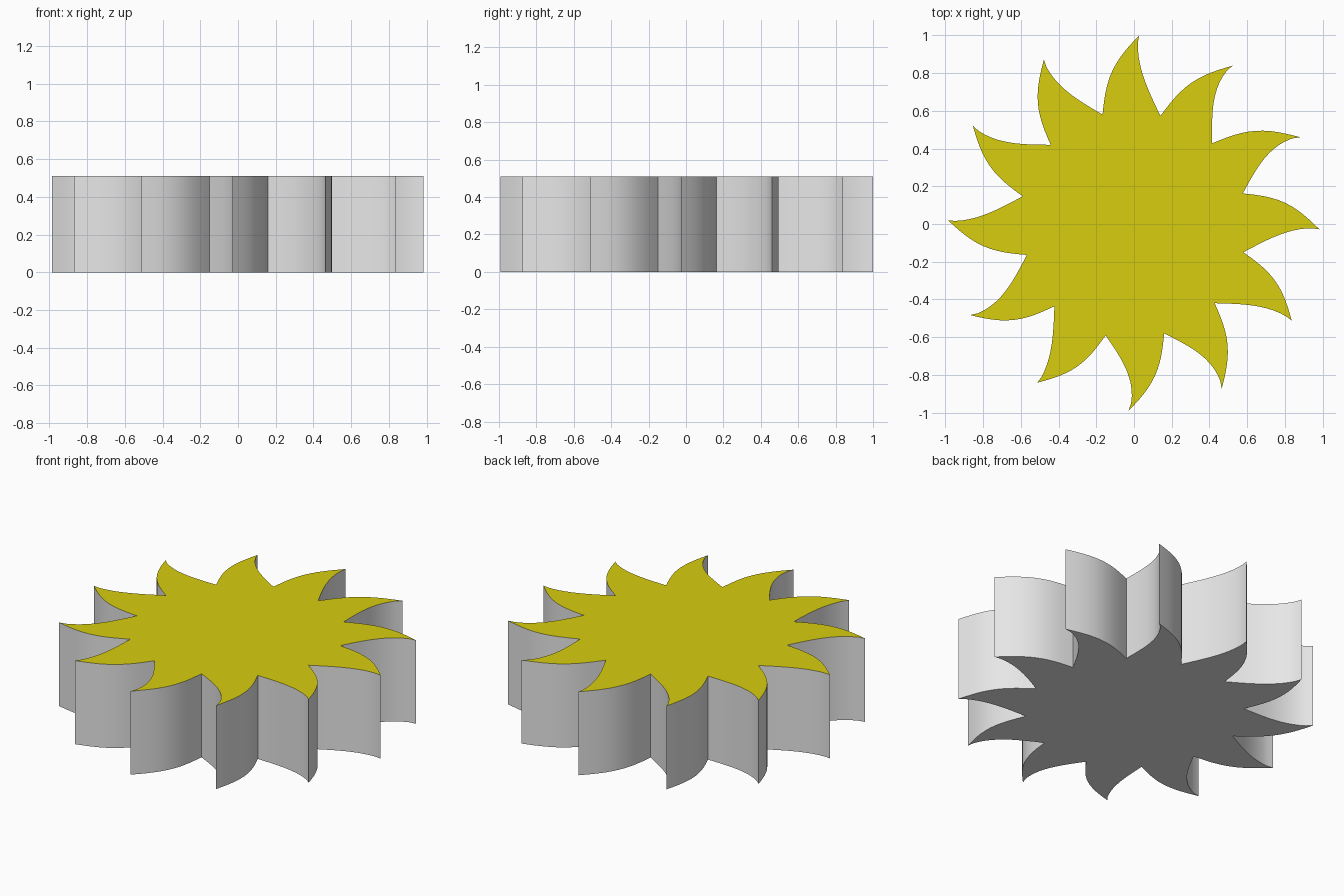
import bpy, bmesh, math
from mathutils import Vector

if "Cube" in bpy.data.objects:
    bpy.data.objects.remove(bpy.data.objects["Cube"])

HEIGHT = 0.51
STEPS = 12

def material(name, rgb):
    m = bpy.data.materials.new(name)
    m.diffuse_color = (*rgb, 1)
    m.use_nodes = True
    m.node_tree.nodes["Principled BSDF"].inputs["Base Color"].default_value = m.diffuse_color
    return m

grey = material("light grey", (0.8, 0.8, 0.8))
yellow = material("sun yellow", (0.68, 0.61, 0.004))

# Rays, clockwise from the top: valley before the ray, its tip, hollow depth of its far side
rays = [
    ((-0.167, 0.58), (0.027, 1.0), 0.035),
    ((0.14, 0.573), (0.523, 0.84), 0.050),
    ((0.415, 0.428), (0.882, 0.46), 0.055),
    ((0.577, 0.162), (0.983, -0.028), 0.035),
    ((0.58, -0.15), (0.837, -0.513), 0.035),
    ((0.428, -0.42), (0.465, -0.875), 0.055),
    ((0.16, -0.58), (-0.03, -0.992), 0.055),
    ((-0.15, -0.59), (-0.513, -0.842), 0.032),
    ((-0.422, -0.436), (-0.87, -0.483), 0.052),
    ((-0.568, -0.164), (-0.987, 0.02), 0.032),
    ((-0.59, 0.147), (-0.855, 0.522), 0.042),
    ((-0.442, 0.42), (-0.478, 0.872), 0.040),
]

def bowed(a, b, depth, skew):
    """Points from a up to (not including) b, bowed to the left by depth."""
    a, b = Vector(a), Vector(b)
    d = (b - a).normalized()
    n = Vector((-d.y, d.x))
    return [a.lerp(b, i / STEPS) + n * depth * math.sin(math.pi * (i / STEPS) ** skew)
            for i in range(STEPS)]

outline = []
for i, (valley, tip, hollow) in enumerate(rays):
    following = rays[(i + 1) % len(rays)][0]
    outline += bowed(valley, tip, 0.05, 1.0)
    outline += bowed(tip, following, -hollow, 0.75)
outline.reverse()  # counter-clockwise, so the cap faces up

# Sun slab: outline extruded upward
bm = bmesh.new()
base = bm.faces.new([bm.verts.new((p.x, p.y, 0)) for p in outline])
extruded = bmesh.ops.extrude_face_region(bm, geom=[base], use_keep_orig=True)
top = [v for v in extruded["geom"] if isinstance(v, bmesh.types.BMVert)]
bmesh.ops.translate(bm, verts=top, vec=(0, 0, HEIGHT))
bmesh.ops.recalc_face_normals(bm, faces=bm.faces[:])
bm.normal_update()

# Yellow top, grey everywhere else
for f in bm.faces:
    f.material_index = 1 if f.normal.z > 0.5 else 0

mesh = bpy.data.meshes.new("sun_slab")
bm.to_mesh(mesh)
bm.free()
mesh.materials.append(grey)
mesh.materials.append(yellow)
sun = bpy.data.objects.new("sun_slab", mesh)
bpy.context.collection.objects.link(sun)
bpy.context.view_layer.objects.active = sun
sun.select_set(True)
bpy.ops.object.shade_smooth_by_angle(angle=math.radians(30))
